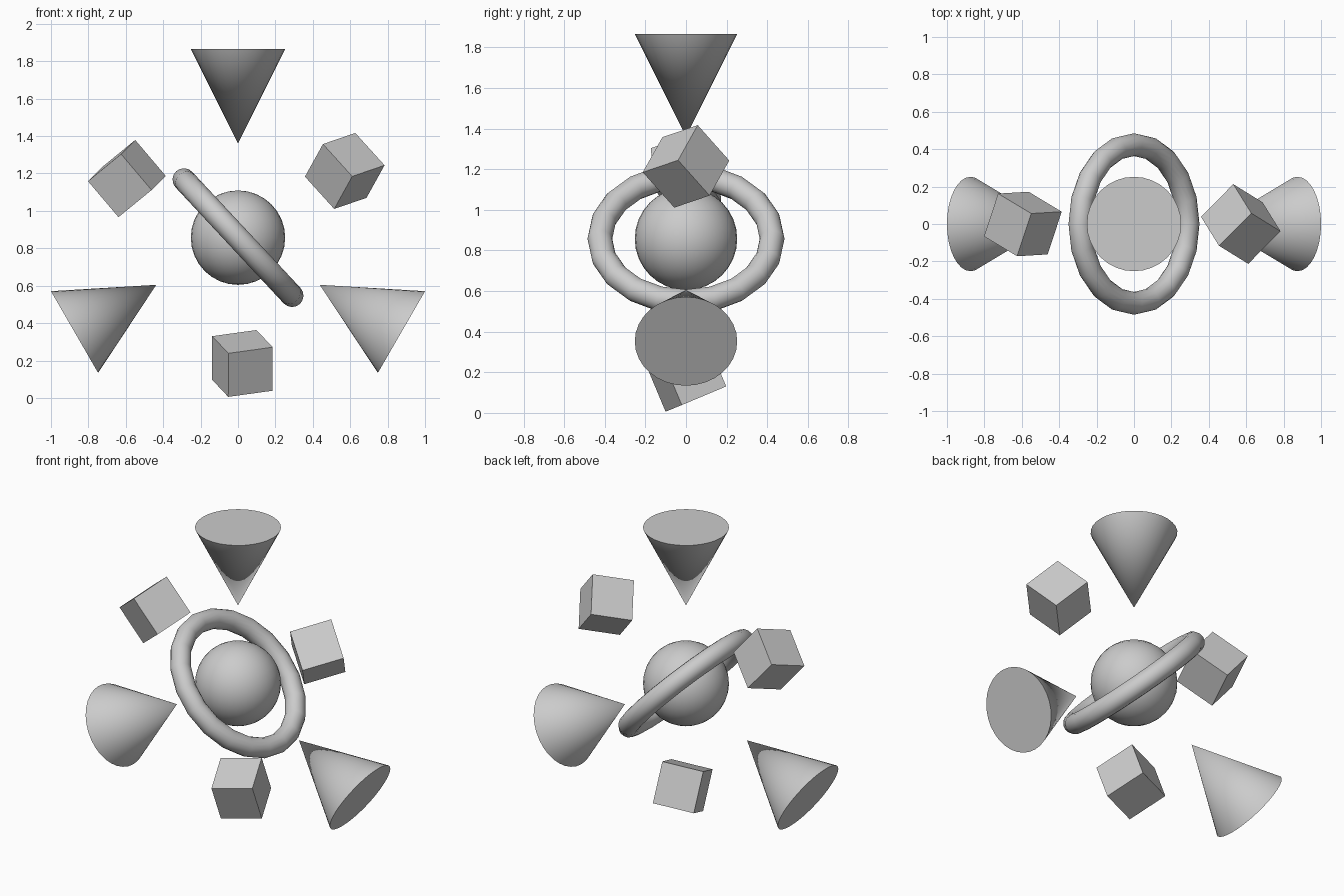
import bpy
from math import radians, sin, cos
from mathutils import Vector, Matrix

if "Cube" in bpy.data.objects:
    bpy.data.objects.remove(bpy.data.objects["Cube"])

C = Vector((0, 0, 0.857))   # centre of the arrangement
R = 0.2523                  # shared radius of sphere and cones, also cube edge


def finish(name, smooth=True):
    ob = bpy.context.object
    ob.name = name
    if smooth:
        bpy.ops.object.shade_smooth_by_angle(angle=radians(40))
    return ob


def around(angle, dist):
    """Point at an angle (degrees) around the centre, in the front plane."""
    a = radians(angle)
    return C + Vector((cos(a), 0, sin(a))) * dist


# Central sphere
bpy.ops.mesh.primitive_uv_sphere_add(segments=32, ring_count=16, radius=R, location=C)
finish("centre_sphere")

# Tilted ring around the sphere
bpy.ops.mesh.primitive_torus_add(major_segments=20, minor_segments=16,
                                 major_radius=0.424, minor_radius=0.061,
                                 location=C, rotation=(0, radians(47), 0))
finish("tilted_ring")

# Three cones whose tips point at the centre
for name, ang in (("top_cone", 90), ("left_cone", 210), ("right_cone", -30)):
    bpy.ops.mesh.primitive_cone_add(vertices=32, radius1=R, radius2=0, depth=2 * R,
                                    location=around(ang, 3 * R),
                                    rotation=(0, radians(-90 - ang), 0))
    finish(name)

# Three tumbling cubes between the cones, each oriented by two edge directions
cubes = (
    ("right_cube", 32, (-29, 17.9, 32), (32, 32.2, 11)),
    ("left_cube", 152, (14, 42.3, 14), (-33, 19.9, -27)),
    ("bottom_cube", 272, (-16, 40.5, 17), (44, 14.6, 6)),
)
for name, ang, u, v in cubes:
    u = Vector(u).normalized()
    w = u.cross(Vector(v)).normalized()
    rot = Matrix((u, w.cross(u), w)).transposed()
    bpy.ops.mesh.primitive_cube_add(size=R)
    ob = finish(name, smooth=False)
    ob.matrix_world = Matrix.Translation(around(ang, 0.673)) @ rot.to_4x4()
